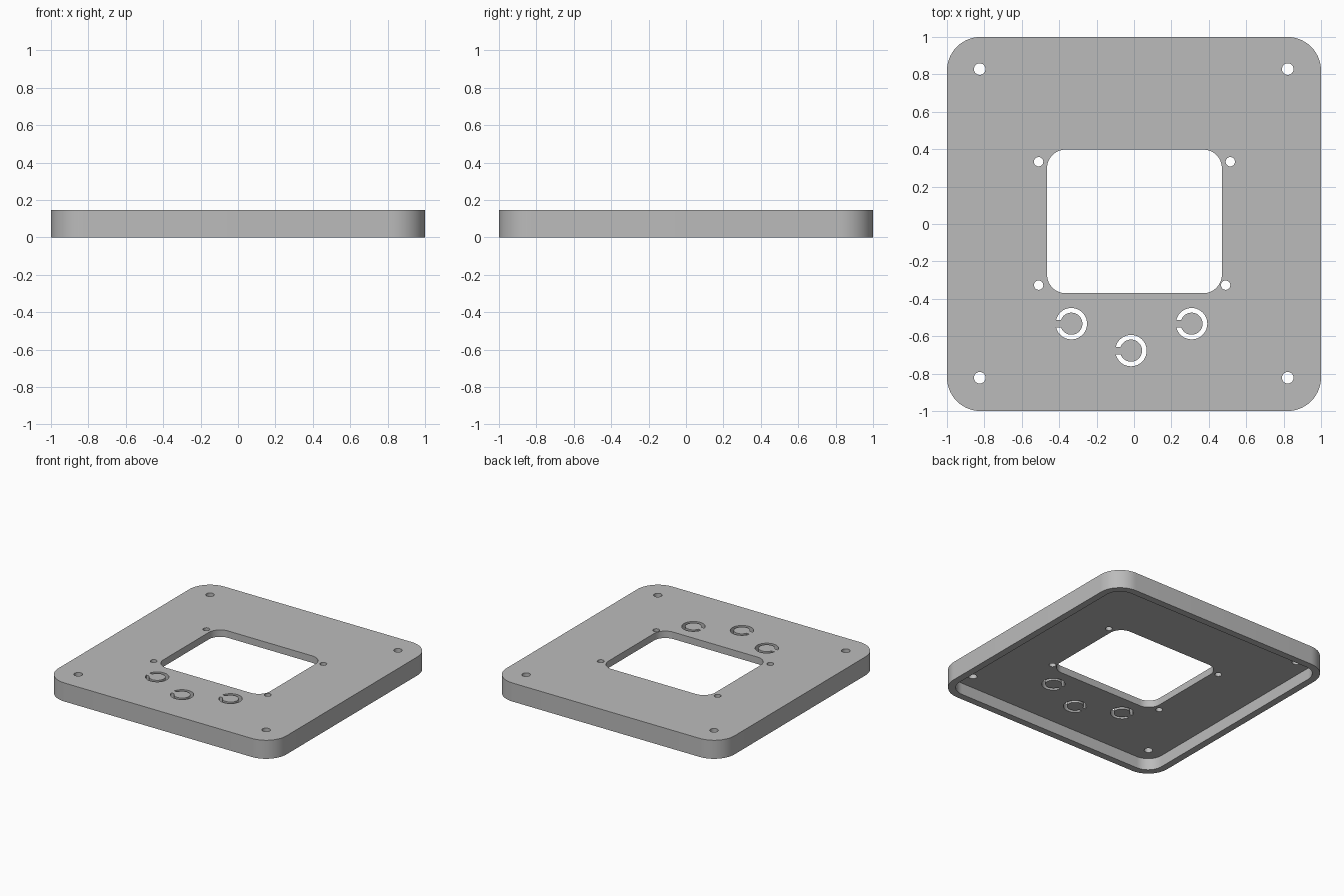
import bpy, bmesh, math
from math import cos, sin, pi

if "Cube" in bpy.data.objects:
    bpy.data.objects.remove(bpy.data.objects["Cube"])

HEIGHT, PLATE, RIM = 0.147, 0.055, 0.055


def rounded_rect(x0, x1, y0, y1, r, steps=14):
    """Counter-clockwise outline of a rectangle with round corners."""
    centres = [(x1 - r, y1 - r), (x0 + r, y1 - r), (x0 + r, y0 + r), (x1 - r, y0 + r)]
    return [(cx + r * cos((q + i / steps) * pi / 2), cy + r * sin((q + i / steps) * pi / 2))
            for q, (cx, cy) in enumerate(centres) for i in range(steps + 1)]


def circle(cx, cy, r, n=24):
    return [(cx + r * cos(2 * pi * i / n), cy + r * sin(2 * pi * i / n)) for i in range(n)]


def c_slot(cx, cy, outer=0.084, inner=0.059, half_bridge=0.02, n=36):
    """C-shaped slot, open towards -x, leaving a straight bridge."""
    def arc(r):
        a = pi - math.asin(half_bridge / r)
        return [(cx + r * cos(-a + 2 * a * i / n), cy + r * sin(-a + 2 * a * i / n))
                for i in range(n + 1)]
    return arc(outer) + arc(inner)[::-1]


def prism(name, outlines, z0, z1):
    """Extrude one or more separate outlines between two heights."""
    bm = bmesh.new()
    for pts in outlines:
        face = bm.faces.new([bm.verts.new((x, y, z0)) for x, y in pts])
        top = bmesh.ops.extrude_face_region(bm, geom=[face])["geom"]
        verts = [v for v in top if isinstance(v, bmesh.types.BMVert)]
        bmesh.ops.translate(bm, verts=verts, vec=(0, 0, z1 - z0))
    bmesh.ops.recalc_face_normals(bm, faces=bm.faces)
    mesh = bpy.data.meshes.new(name)
    bm.to_mesh(mesh)
    bm.free()
    obj = bpy.data.objects.new(name, mesh)
    bpy.context.collection.objects.link(obj)
    return obj


def cut(target, cutter):
    """Subtract the cutter and remove it."""
    mod = target.modifiers.new("cut", 'BOOLEAN')
    mod.operation, mod.solver, mod.object = 'DIFFERENCE', 'EXACT', cutter
    bpy.ops.object.modifier_apply(modifier=mod.name)
    bpy.data.objects.remove(cutter)


# Cover body with round corners
cover = prism("cover_plate", [rounded_rect(-1, 1, -1, 1, 0.18)], 0, HEIGHT)
bpy.context.view_layer.objects.active = cover
cover.select_set(True)

# Hollow underside, leaving a rim
e = 1 - RIM
cut(cover, prism("recess", [rounded_rect(-e, e, -e, e, 0.18 - RIM)], -0.1, HEIGHT - PLATE))

# Screen window, screw holes and flexible button slots
openings = [rounded_rect(-0.465, 0.47, -0.37, 0.398, 0.1)]
openings += [circle(x, y, 0.031) for x in (-0.825, 0.822) for y in (-0.822, 0.828)]
openings += [circle(x, y, 0.025) for x, y in
             ((-0.51, 0.333), (0.515, 0.333), (-0.51, -0.327), (0.49, -0.327))]
openings += [c_slot(x, y) for x, y in ((-0.335, -0.533), (-0.016, -0.677), (0.308, -0.533))]
cut(cover, prism("openings", openings, 0.03, HEIGHT + 0.1))

# Plain grey finish
grey = bpy.data.materials.new("grey")
grey.diffuse_color = (0.5, 0.5, 0.5, 1)
grey.use_nodes = True
grey.node_tree.nodes["Principled BSDF"].inputs["Base Color"].default_value = grey.diffuse_color
cover.data.materials.clear()
cover.data.materials.append(grey)
bpy.ops.object.shade_smooth_by_angle(angle=math.radians(30))
